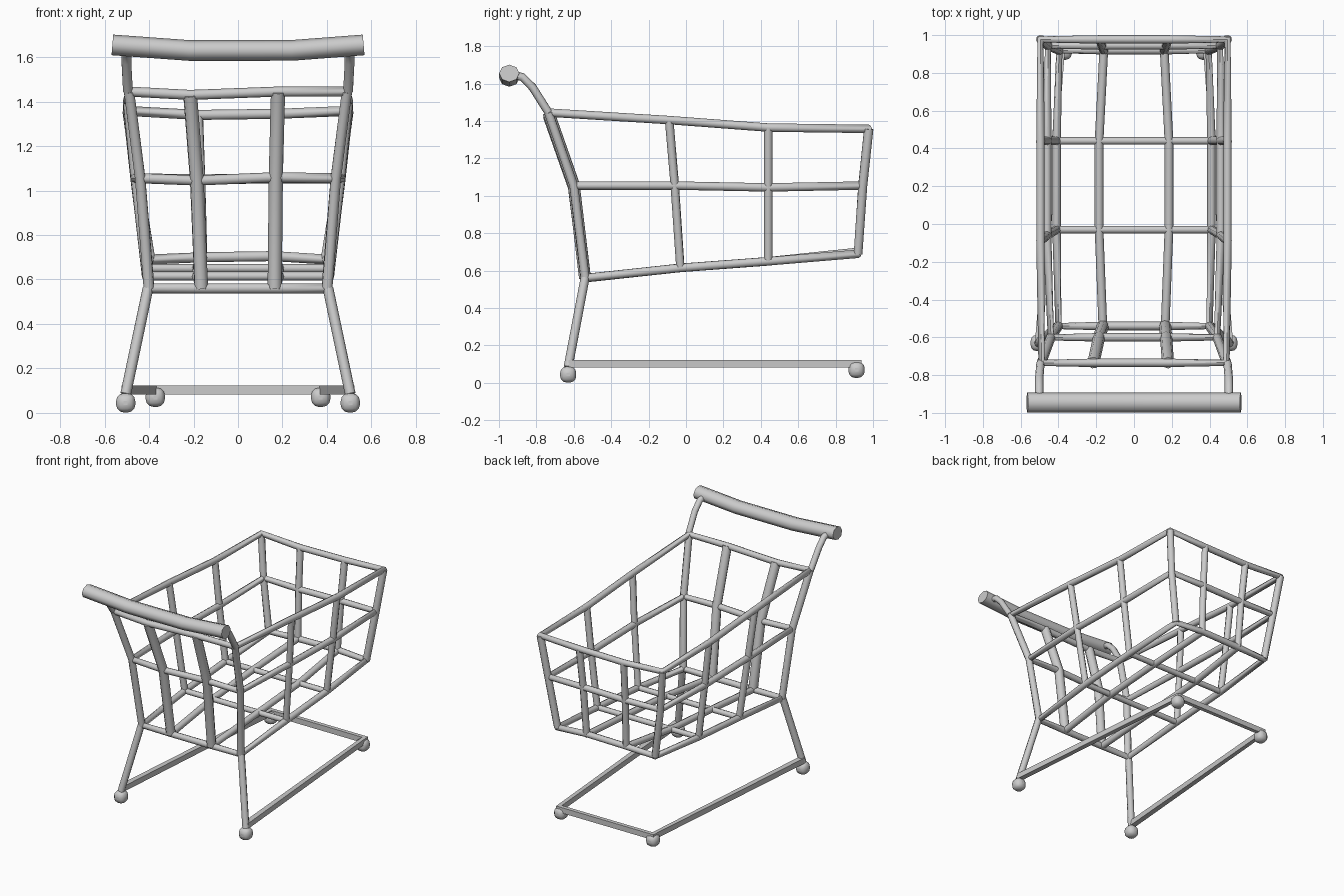
import bpy
from math import pi, radians

if "Cube" in bpy.data.objects:
    bpy.data.objects.remove(bpy.data.objects["Cube"])


def tube(name, pts, r, closed=False, res=2, tilt=0.0):
    """Tube swept through the points, converted to a mesh."""
    cu = bpy.data.curves.new(name, 'CURVE')
    cu.dimensions = '3D'
    cu.twist_mode = 'Z_UP'
    cu.bevel_depth = r
    cu.bevel_resolution = res
    cu.use_fill_caps = True
    sp = cu.splines.new('POLY')
    sp.points.add(len(pts) - 1)
    for p, co in zip(sp.points, pts):
        p.co = (*co, 1)
        p.tilt = tilt
    sp.use_cyclic_u = closed
    sp.use_smooth = False
    ob = bpy.data.objects.new(name, cu)
    bpy.context.collection.objects.link(ob)
    bpy.ops.object.select_all(action='DESELECT')
    ob.select_set(True)
    bpy.context.view_layer.objects.active = ob
    bpy.ops.object.convert(target='MESH')
    if res:
        bpy.ops.object.shade_smooth_by_angle(angle=radians(50))
    return bpy.context.object


def flip(p):
    return (-p[0], p[1], p[2])


# Basket levels: right-side points (x, y, z) from handle end to far end,
# then (x, z) of the bars at the two ends
levels = {
    'bottom': dict(side=[(.40, -.54, .56), (.41, -.03, .615), (.41, .44, .65), (.395, .92, .69)],
                   near=[(-.165, .56), (.165, .56)], far=[(.16, .705), (-.16, .70)]),
    'middle': dict(side=[(.44, -.60, 1.055), (.46, -.06, 1.055), (.46, .44, 1.045), (.455, .945, 1.055)],
                   near=[(-.185, 1.045), (.17, 1.06)], far=[(.17, 1.055), (-.17, 1.05)]),
    'top': dict(side=[(.49, -.735, 1.445), (.495, -.09, 1.405), (.495, .44, 1.365), (.495, .977, 1.358)],
                near=[(-.215, 1.43), (.18, 1.445)], far=[(.18, 1.345), (-.18, 1.34)]),
}
order = ('bottom', 'middle', 'top')

# Horizontal rings of the basket
ends = {}
for name in order:
    lv = levels[name]
    s = lv['side']
    near = [(x, s[0][1], z) for x, z in lv['near']]
    far = [(x, s[3][1], z) for x, z in lv['far']]
    ends[name] = (near, far)
    loop = near + s + far + [flip(p) for p in reversed(s)]
    tube('basket_ring_' + name, loop, .0225, closed=True)

# Upright bars on both sides
for i in range(4):
    pts = [levels[n]['side'][i] for n in order]
    r = .025 if i in (0, 3) else .023
    tube('basket_side_upright', pts, r)
    tube('basket_side_upright', [flip(p) for p in pts], r)

# Upright bars on the handle end and far end
for e, r in ((0, .032), (1, .024)):
    for k in range(2):
        tube('basket_end_upright', [ends[n][e][k] for n in order], r)

# Floor bars lengthwise and across
for sx in (-1, 1):
    tube('floor_long_bar', [(sx * .165, -.54, .56), (sx * .185, -.03, .615),
                            (sx * .185, .44, .65), (sx * .16, .92, .70)], .023)
for p in levels['bottom']['side'][1:3]:
    tube('floor_cross_bar', [flip(p), p], .02)

# Handle arms and rear legs
for sx in (-1, 1):
    tube('handle_arm', [(sx * .495, -.735, 1.445), (sx * .502, -.82, 1.58),
                        (sx * .502, -.875, 1.635), (sx * .502, -.94, 1.65)], .022)
    tube('rear_leg', [(sx * .405, -.54, .56), (sx * .505, -.63, .085)], .024)

# Push handle, slightly flattened and sagging in the middle
handle = tube('push_handle', [(-.565, -.945, 1.655), (-.22, -.945, 1.63),
                              (.24, -.945, 1.63), (.565, -.945, 1.655)], .054)
for v in handle.data.vertices:
    mid = 1.655 - .025 * min(1, (.565 - abs(v.co.x)) / .335)
    v.co.z = mid + (v.co.z - mid) * .86

# Square-section base frame
tube('base_frame', [(-.505, -.63, .103), (-.38, .925, .103),
                    (.38, .925, .103), (.505, -.63, .103)], .028, res=0, tilt=pi / 4)

# Rounded wheels
for x, y, z in ((.505, -.63, .045), (.372, .912, .07)):
    for sx in (-1, 1):
        bpy.ops.mesh.primitive_cube_add(size=.086, location=(sx * x, y, z))
        wheel = bpy.context.object
        wheel.name = 'wheel'
        bev = wheel.modifiers.new('round', 'BEVEL')
        bev.width = .034
        bev.segments = 3
        bpy.ops.object.shade_smooth_by_angle(angle=radians(50))
